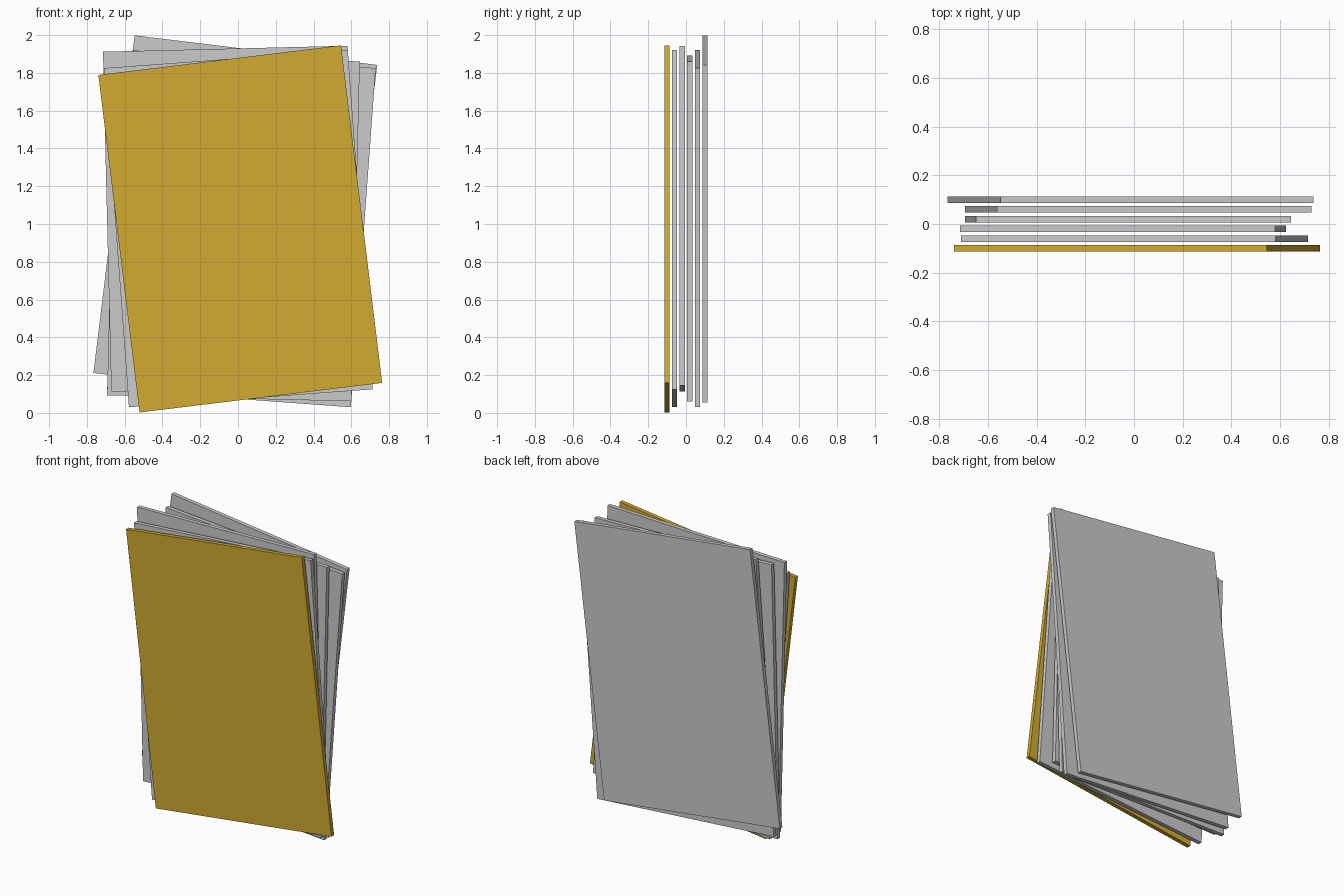
import bpy
from math import radians

if "Cube" in bpy.data.objects:
    bpy.data.objects.remove(bpy.data.objects["Cube"])

WIDTH, HEIGHT, THICK = 1.294, 1.80, 0.027

gold = bpy.data.materials.new("gold")
gold.diffuse_color = (0.64, 0.41, 0.03, 1)
gold.use_nodes = True
gold.node_tree.nodes["Principled BSDF"].inputs["Base Color"].default_value = gold.diffuse_color

# fanned sheets from front to back: centre x, centre z, tilt (clockwise from the front)
sheets = [
    (0.012, 0.974, -6.95),
    (0.002, 0.975, -4.2),
    (-0.046, 1.028, -1.4),
    (-0.024, 0.977, 1.4),
    (0.018, 0.975, 4.2),
    (-0.014, 1.027, 6.95),
]


def add_sheet(name, x, y, z, tilt):
    bpy.ops.mesh.primitive_cube_add(size=1, location=(x, y, z),
                                    rotation=(0, radians(tilt), 0))
    ob = bpy.context.object
    ob.name = name
    ob.scale = (WIDTH, THICK, HEIGHT)
    return ob


for i, (x, z, tilt) in enumerate(sheets):
    name = "front_cover" if i == 0 else f"sheet_{i}"
    ob = add_sheet(name, x, -0.1 + 0.04 * i, z, tilt)
    if i == 0:
        ob.data.materials.append(gold)
